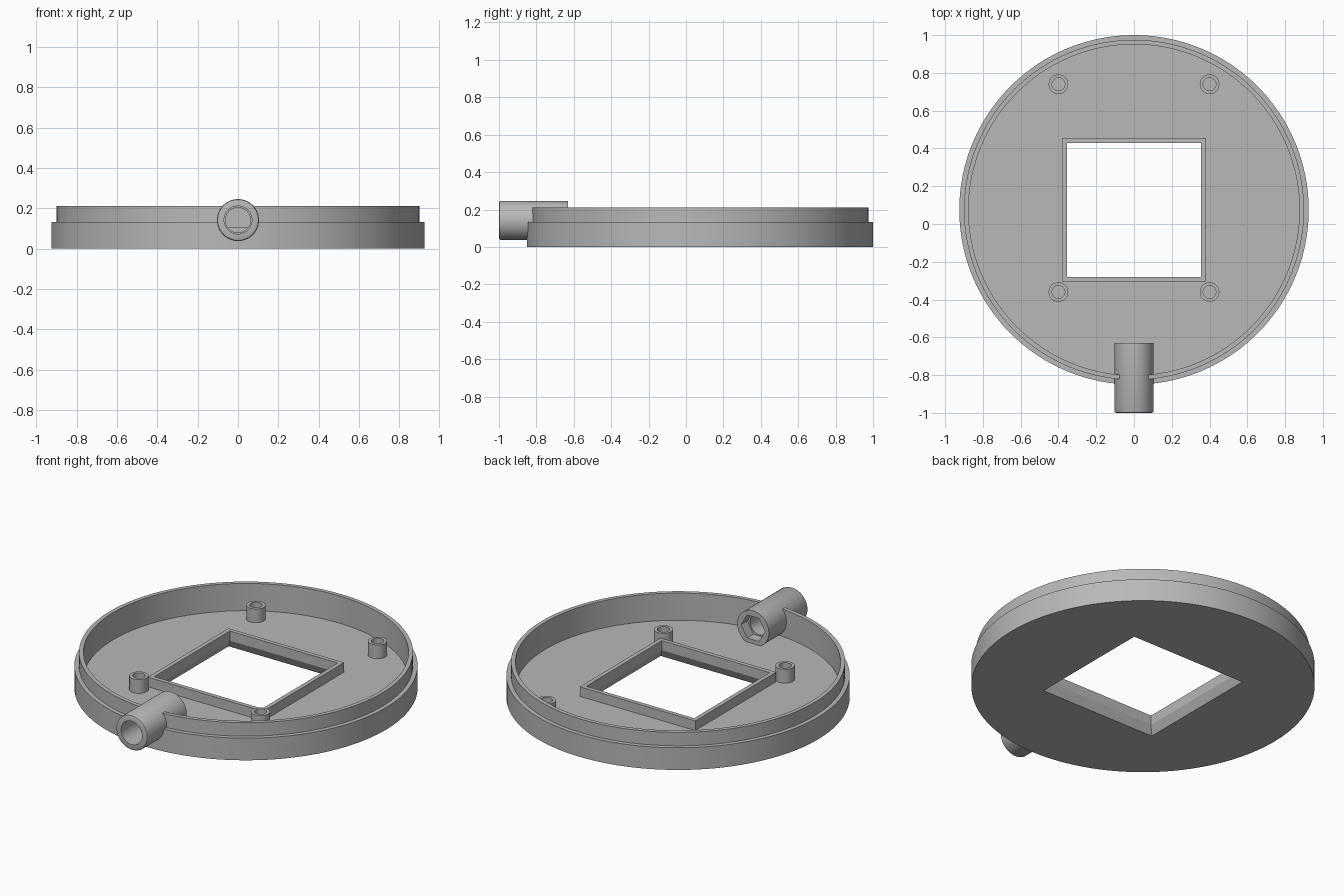
import bpy, bmesh, math
from mathutils import Matrix

cube = bpy.data.objects.get("Cube")
if cube:
    bpy.data.objects.remove(cube, do_unlink=True)

grey = bpy.data.materials.new("plain grey")
grey.use_nodes = True
colour = (0.48, 0.48, 0.48, 1)
grey.diffuse_color = colour
grey.node_tree.nodes["Principled BSDF"].inputs["Base Color"].default_value = colour

CY = 0.075        # centre of the dish along y
FLOOR = 0.05      # floor thickness
TUBE_Z = 0.142    # height of the tube axis
along_y = Matrix.Translation((0, 0, TUBE_Z)) @ Matrix.Rotation(math.pi / 2, 4, "X")


def lathe(name, profile, sides, matrix, turn=0, closed=False):
    """Revolve (radius, height) points; radius 0 ends become poles."""
    bm = bmesh.new()
    rings = []
    for r, z in profile:
        if r == 0:
            rings.append([bm.verts.new((0, 0, z))] * sides)
        else:
            angles = [turn + math.tau * i / sides for i in range(sides)]
            rings.append([bm.verts.new((r * math.cos(a), r * math.sin(a), z)) for a in angles])
    pairs = list(zip(rings, rings[1:]))
    if closed:
        pairs.append((rings[-1], rings[0]))
    for a, b in pairs:
        for i in range(sides):
            j = (i + 1) % sides
            bm.faces.new(list(dict.fromkeys((a[i], a[j], b[j], b[i]))))
    bm.transform(matrix)
    bmesh.ops.recalc_face_normals(bm, faces=bm.faces)
    mesh = bpy.data.meshes.new(name)
    bm.to_mesh(mesh)
    bm.free()
    obj = bpy.data.objects.new(name, mesh)
    bpy.context.collection.objects.link(obj)
    mesh.materials.append(grey)
    return obj


def finish(obj, cutters=()):
    """Cut, apply and shade a part."""
    for c in cutters:
        c.hide_render = True
        mod = obj.modifiers.new("cut", "BOOLEAN")
        mod.operation = "DIFFERENCE"
        mod.solver = "EXACT"
        mod.object = c
    bpy.ops.object.select_all(action="DESELECT")
    bpy.context.view_layer.objects.active = obj
    obj.select_set(True)
    if cutters:
        bpy.ops.object.convert(target="MESH")
    bpy.ops.object.shade_smooth_by_angle(angle=math.radians(30))
    for c in cutters:
        bpy.data.objects.remove(c, do_unlink=True)


def square(half):
    return half * math.sqrt(2)


dish_place = Matrix.Translation((0, CY, 0))

# Round dish with a stepped rim, a flared square opening and a passage for the tube
dish = lathe("dish", [(0, 0), (0.925, 0), (0.925, 0.132), (0.9, 0.132), (0.9, 0.212),
                      (0.876, 0.212), (0.876, FLOOR), (0, FLOOR)], 128, dish_place)
opening = lathe("opening_cutter", [(0, -0.01), (square(0.385), -0.01), (square(0.355), FLOOR),
                                   (square(0.355), 0.1), (0, 0.1)], 4, dish_place, math.pi / 4)
passage = lathe("passage_cutter", [(0, 0.7), (0.088, 0.7), (0.088, 0.95), (0, 0.95)],
                48, along_y)
finish(dish, [opening, passage])

# Raised frame around the opening
frame = lathe("opening_frame", [(square(0.355), FLOOR), (square(0.38), FLOOR),
                                (square(0.38), 0.107), (square(0.355), 0.107)],
              4, dish_place, math.pi / 4, True)
finish(frame)

# Four hollow screw posts
for side, sx in (("left", 1), ("right", -1)):
    for end, y in (("front", -0.36), ("back", 0.74)):
        post = lathe(f"{end}_{side}_post", [(0.034, FLOOR), (0.052, FLOOR), (0.052, 0.132),
                                            (0.034, 0.132)], 32,
                     Matrix.Translation((0.4 * sx, y, 0)), closed=True)
        finish(post)

# Cable tube with a narrower neck and a six-sided pocket at its inner end
tube = lathe("cable_tube", [(0.062, 0.63), (0.104, 0.63), (0.104, 0.99), (0.101, 0.997),
                            (0.094, 1.0), (0.069, 1.0), (0.069, 0.78), (0.062, 0.78)],
             64, along_y, closed=True)
pocket = lathe("pocket_cutter", [(0, 0.6), (0.079, 0.6), (0.079, 0.69), (0, 0.69)], 6, along_y)
finish(tube, [pocket])
